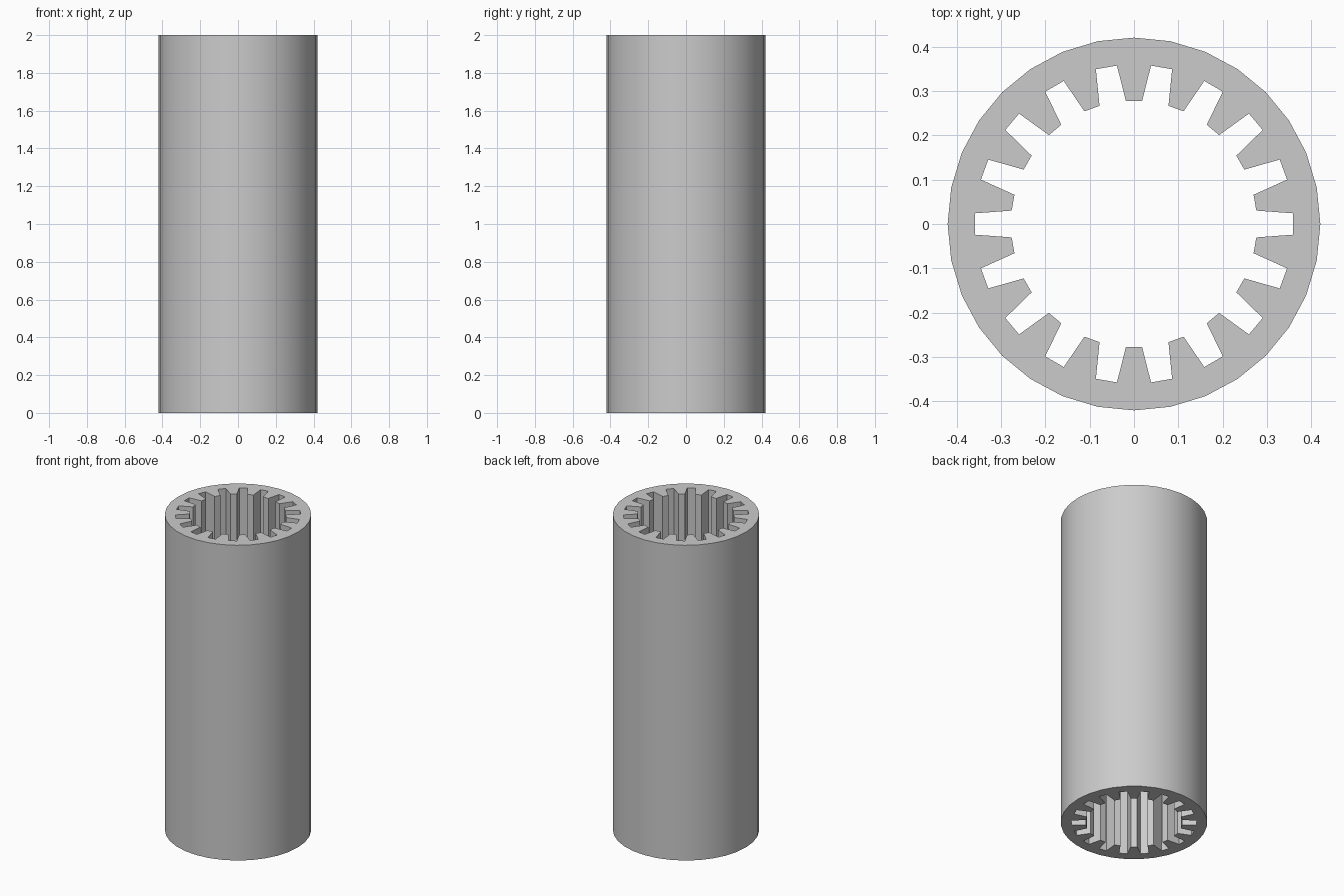
import bpy, bmesh
from math import sin, cos, radians

if "Cube" in bpy.data.objects:
    bpy.data.objects.remove(bpy.data.objects["Cube"])

HEIGHT = 2.0
R_OUT, R_ROOT, R_TIP = 0.421, 0.360, 0.278
SIDES, TEETH = 32, 18

def polar(r, deg):
    a = radians(deg)
    return (r * cos(a), r * sin(a))

# Outer wall outline and toothed inner outline
outer = [polar(R_OUT, 360 * i / SIDES) for i in range(SIDES)]
inner = []
for i in range(TEETH):
    mid = 10 + 20 * i
    inner += [polar(R_ROOT, mid - 6.15), polar(R_TIP, mid - 3.75),
              polar(R_TIP, mid + 3.75), polar(R_ROOT, mid + 6.15)]

bm = bmesh.new()

# Fill the ring between the outlines, then extrude it upwards
edges = []
for loop in (outer, inner):
    vs = [bm.verts.new((x, y, 0)) for x, y in loop]
    edges += [bm.edges.new((vs[i], vs[(i + 1) % len(vs)])) for i in range(len(vs))]
bmesh.ops.triangle_fill(bm, use_beauty=True, use_dissolve=False, edges=edges)
ext = bmesh.ops.extrude_face_region(bm, geom=bm.faces[:], use_keep_orig=True)
top = [g for g in ext["geom"] if isinstance(g, bmesh.types.BMVert)]
bmesh.ops.translate(bm, verts=top, vec=(0, 0, HEIGHT))
bmesh.ops.recalc_face_normals(bm, faces=bm.faces[:])

me = bpy.data.meshes.new("splined_sleeve")
bm.to_mesh(me)
bm.free()
sleeve = bpy.data.objects.new("splined_sleeve", me)
bpy.context.collection.objects.link(sleeve)

# Plain grey metal
mat = bpy.data.materials.new("grey metal")
mat.diffuse_color = (0.6, 0.6, 0.6, 1)
mat.use_nodes = True
mat.node_tree.nodes["Principled BSDF"].inputs["Base Color"].default_value = mat.diffuse_color
me.materials.append(mat)

# Smooth outer wall, crisp teeth and rims
bpy.context.view_layer.objects.active = sleeve
sleeve.select_set(True)
bpy.ops.object.shade_smooth_by_angle(angle=radians(30))
